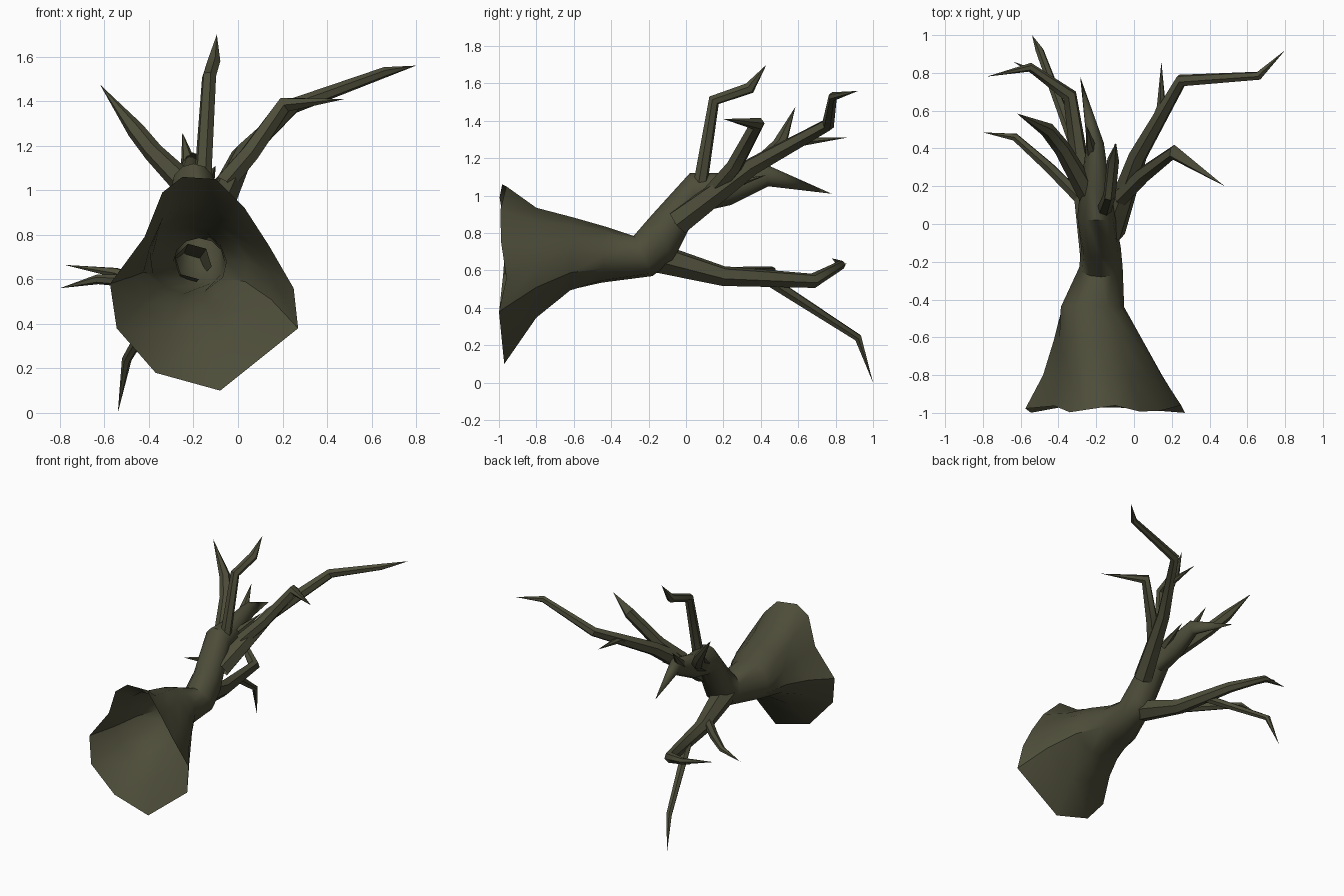
import bpy, bmesh, math
from mathutils import Vector

if "Cube" in bpy.data.objects:
    bpy.data.objects.remove(bpy.data.objects["Cube"])

bark = bpy.data.materials.new("dark olive bark")
bark.diffuse_color = (0.075, 0.074, 0.042, 1)
bark.use_nodes = True
bark.node_tree.nodes["Principled BSDF"].inputs["Base Color"].default_value = bark.diffuse_color


def finish(bm, name, angle):
    me = bpy.data.meshes.new(name)
    bmesh.ops.recalc_face_normals(bm, faces=bm.faces)
    bm.to_mesh(me)
    bm.free()
    me.materials.append(bark)
    ob = bpy.data.objects.new(name, me)
    bpy.context.collection.objects.link(ob)
    bpy.ops.object.select_all(action='DESELECT')
    bpy.context.view_layer.objects.active = ob
    ob.select_set(True)
    bpy.ops.object.shade_smooth_by_angle(angle=math.radians(angle))
    return ob


def bridge(bm, rings):
    for a, b in zip(rings, rings[1:]):
        n = len(a)
        for i in range(n):
            j = (i + 1) % n
            if len(b) == 1:
                bm.faces.new((a[i], a[j], b[0]))
            else:
                bm.faces.new((a[i], a[j], b[j], b[i]))


def branch(name, points, radii, sides=6):
    """Bent tapering branch ending in a sharp tip."""
    bm = bmesh.new()
    pts = [Vector(p) for p in points]
    d0 = (pts[1] - pts[0]).normalized()
    u = d0.orthogonal().normalized()
    rings = []
    for k, p in enumerate(pts[:-1]):
        d = (pts[k + 1] - p).normalized()
        if k:
            d = (d + (p - pts[k - 1]).normalized()).normalized()
        u = (u - d * u.dot(d)).normalized()
        v = d.cross(u)
        ring = []
        for i in range(sides):
            a = 2 * math.pi * i / sides
            ring.append(bm.verts.new(p + radii[k] * (u * math.cos(a) + v * math.sin(a))))
        rings.append(ring)
    rings.append([bm.verts.new(pts[-1])])
    bridge(bm, rings)
    return finish(bm, name, 50)


# Hollow trunk: irregular flared rim, blending to round sections
rim = [(.25, .56), (.14, .75), (.03, .92), (-.10, 1.05), (-.25, 1.06), (-.34, .99),
       (-.42, .79), (-.575, .58), (-.545, .38), (-.37, .18), (-.08, .10), (.27, .38)]
# top (y, z), bottom (y, z), x range, how much of the rim shape is kept
sections = [((-.80, .94), (-.80, .34), -.49, .16, .8),
            ((-.60, .885), (-.62, .48), -.44, .05, .5),
            ((-.43, .835), (-.45, .53), -.40, -.05, .2),
            ((-.28, .785), (-.18, .57), -.29, -.06, 0),
            ((-.18, .90), (-.07, .65), -.28, -.07, 0),
            ((.02, 1.12), (.06, .91), -.30, -.10, 0),
            ((.20, 1.12), (.24, .95), -.28, -.13, 0),
            ((.42, 1.17), (.44, 1.05), -.25, -.16, 0)]
bm = bmesh.new()
rings = [[bm.verts.new((x, -.98 + .02 * math.cos(2 * i), z)) for i, (x, z) in enumerate(rim)]]
for top, bot, x0, x1, keep in sections:
    ring = []
    for i, (rx, rz) in enumerate(rim):
        a = math.pi * i / 6
        s = (1 - keep) * math.cos(a) + keep * (rx + .15) / .425
        t = (1 - keep) * math.sin(a) + keep * (rz - .58) / .48
        h = (t + 1) / 2
        ring.append(bm.verts.new(((x0 + x1) / 2 + s * (x1 - x0) / 2,
                                  bot[0] + h * (top[0] - bot[0]),
                                  bot[1] + h * (top[1] - bot[1]))))
    rings.append(ring)
rings.append([bm.verts.new((-.285, .78, 1.01))])
bridge(bm, rings)
finish(bm, "hollow_trunk", 40)

# Upper branches
branch("long_right_branch",
       [(-.12, -.04, .86), (.02, .36, 1.16), (.25, .76, 1.38), (.66, .785, 1.53), (.80, .92, 1.56)],
       [.075, .05, .035, .024])
branch("right_side_branch",
       [(-.07, .14, 1.02), (.05, .26, 1.16), (.21, .38, 1.385), (.48, .20, 1.41)],
       [.05, .045, .04])
branch("right_twig", [(.11, .52, 1.25), (.145, .62, 1.29), (.145, .86, 1.31)], [.03, .025])
branch("tall_branch",
       [(-.16, .07, 1.02), (-.13, .15, 1.51), (-.11, .34, 1.575), (-.095, .43, 1.70)],
       [.04, .033, .032])
branch("left_branch",
       [(-.21, .10, 1.0), (-.38, .40, 1.17), (-.46, .50, 1.27), (-.62, .585, 1.475)],
       [.06, .045, .04])
branch("crown_spike", [(-.21, .33, 1.06), (-.25, .52, 1.26)], [.05])
branch("crown_twig", [(-.14, .18, 1.04), (-.10, .43, 1.11)], [.035])

# Lower limb and its twigs
branch("lower_limb",
       [(-.20, -.20, .68), (-.27, .20, .57), (-.34, .68, .545), (-.55, .83, .63), (-.78, .78, .665)],
       [.085, .055, .04, .024])
branch("drooping_twig",
       [(-.32, .44, .55), (-.50, .92, .24), (-.54, 1.0, 0)], [.032, .022])
branch("lower_left_twig",
       [(-.27, .12, .585), (-.45, .30, .59), (-.63, .46, .60), (-.80, .485, .56)],
       [.035, .03, .022])
branch("limb_end_twig", [(-.50, .79, .60), (-.64, .86, .64)], [.02])
